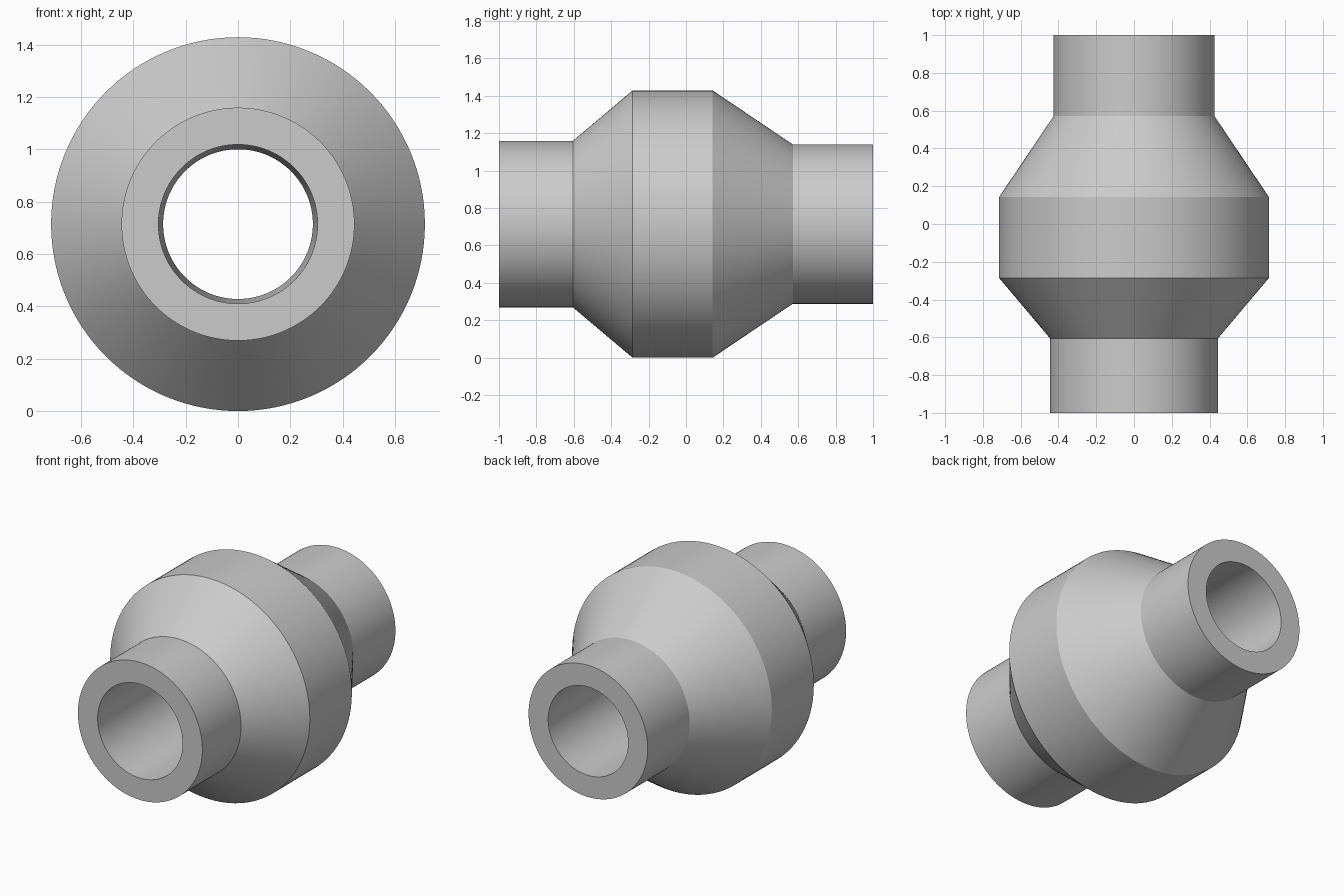
import bpy, bmesh, math
from mathutils import Vector, Matrix

if "Cube" in bpy.data.objects:
    bpy.data.objects.remove(bpy.data.objects["Cube"])

SIDES = 128
AXIS_Z = 0.714


def lathe(name, profile):
    """Spin a closed (y, radius) profile around the horizontal y axis."""
    bm = bmesh.new()
    verts = [bm.verts.new((0, y, r)) for y, r in profile]
    edges = [bm.edges.new((a, b)) for a, b in zip(verts, verts[1:] + verts[:1])]
    bmesh.ops.spin(bm, geom=verts + edges, cent=(0, 0, 0), axis=(0, 1, 0),
                   angle=math.tau, steps=SIDES)
    bmesh.ops.remove_doubles(bm, verts=bm.verts, dist=1e-4)
    bmesh.ops.recalc_face_normals(bm, faces=bm.faces)
    bmesh.ops.translate(bm, verts=bm.verts, vec=(0, 0, AXIS_Z))
    mesh = bpy.data.meshes.new(name)
    bm.to_mesh(mesh)
    bm.free()
    obj = bpy.data.objects.new(name, mesh)
    bpy.context.collection.objects.link(obj)
    bpy.context.view_layer.objects.active = obj
    obj.select_set(True)
    bpy.ops.object.shade_smooth_by_angle(angle=math.radians(25))
    return obj


# Pipe fitting: two necks, coned shoulders, wide band and tapered through bore
lathe("pipe_coupling", [
    (-1.0, 0.445), (-0.605, 0.445),   # front neck
    (-0.286, 0.714), (0.143, 0.714),  # wide band
    (0.571, 0.426), (1.0, 0.426),     # back neck
    (1.0, 0.286), (-1.0, 0.304),      # bore
])
